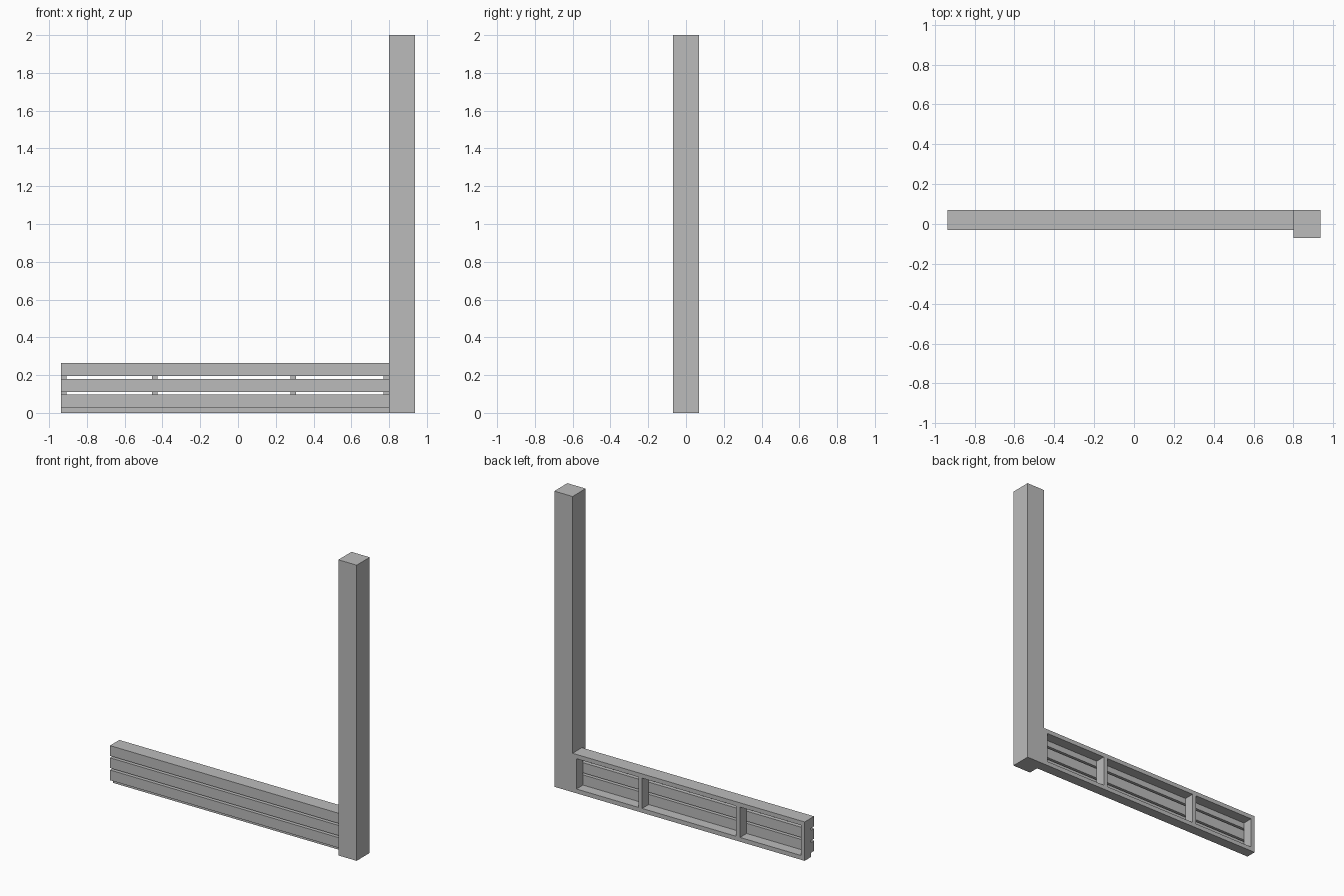
import bpy

cube = bpy.data.objects.get("Cube")
if cube:
    bpy.data.objects.remove(cube, do_unlink=True)

grey = bpy.data.materials.new("plain_grey")
grey.use_nodes = True
grey.diffuse_color = (0.5, 0.5, 0.5, 1)
grey.node_tree.nodes["Principled BSDF"].inputs["Base Color"].default_value = (0.5, 0.5, 0.5, 1)


def box(name, x, y, z):
    """Add a box spanning the (min, max) pairs x, y and z."""
    spans = (x, y, z)
    bpy.ops.mesh.primitive_cube_add(size=1, location=[(a + b) / 2 for a, b in spans])
    ob = bpy.context.object
    ob.name = name
    ob.scale = [b - a for a, b in spans]
    bpy.ops.object.transform_apply(location=False, rotation=False, scale=True)
    ob.data.materials.append(grey)
    return ob


LEFT, RIGHT = 0.8, -0.937      # ends of the low panel
FRONT, MID, BACK = -0.03, 0.0, 0.07
TOP, BOARD = 0.263, 0.029      # panel height, timber thickness

# Tall corner post
box("post", (LEFT, 0.937), (-0.07, BACK), (0, 2))

# Frame behind the slats
box("bottom_rail", (RIGHT, LEFT), (MID, BACK), (0, BOARD))
box("top_rail", (RIGHT, LEFT), (MID, BACK), (TOP - BOARD, TOP))
for name, x in (("right_end_stud", RIGHT), ("right_stud", -0.454),
                ("left_stud", 0.279), ("left_end_stud", LEFT - BOARD)):
    box(name, (x, x + BOARD), (MID, BACK), (BOARD, TOP - BOARD))

# Three horizontal slats with narrow gaps
HEIGHT, GAP = 0.069, 0.0135
for i in range(3):
    z = BOARD + i * (HEIGHT + GAP)
    box(f"slat_{i + 1}", (RIGHT, LEFT), (FRONT, MID), (z, z + HEIGHT))
